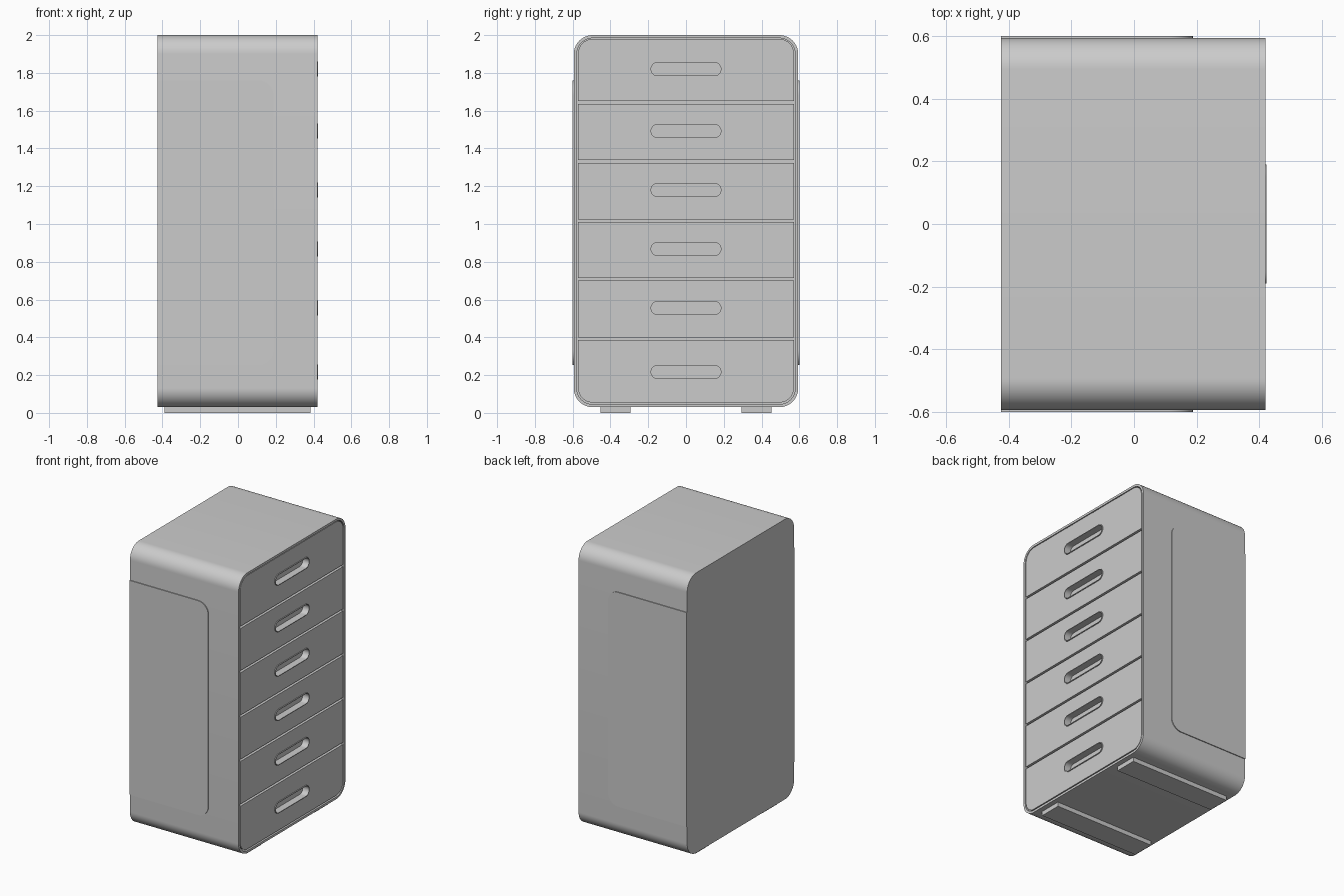
import bpy, bmesh
from math import cos, sin, pi, radians

if "Cube" in bpy.data.objects:
    bpy.data.objects.remove(bpy.data.objects["Cube"])


def outline(u0, u1, v0, v1, radii, n=10):
    """Rounded rectangle; radii are for corners (u0,v0), (u1,v0), (u1,v1), (u0,v1)."""
    pts = []
    corners = [(u0, v0, 1, 1), (u1, v0, -1, 1), (u1, v1, -1, -1), (u0, v1, 1, -1)]
    for i, ((u, v, su, sv), r) in enumerate(zip(corners, radii)):
        if r == 0:
            pts.append((u, v))
            continue
        for k in range(n + 1):
            a = pi + i * pi / 2 + k * pi / 2 / n
            pts.append((u + su * r + r * cos(a), v + sv * r + r * sin(a)))
    # drop coincident neighbours
    return [p for i, p in enumerate(pts)
            if abs(p[0] - pts[i - 1][0]) + abs(p[1] - pts[i - 1][1]) > 1e-6]


def finish(bm, name):
    bmesh.ops.recalc_face_normals(bm, faces=bm.faces[:])
    mesh = bpy.data.meshes.new(name)
    bm.to_mesh(mesh)
    bm.free()
    ob = bpy.data.objects.new(name, mesh)
    bpy.context.collection.objects.link(ob)
    bpy.ops.object.select_all(action='DESELECT')
    ob.select_set(True)
    bpy.context.view_layer.objects.active = ob
    bpy.ops.object.shade_smooth_by_angle(angle=radians(30))
    return ob


def along_x(u, v, w):
    return (w, u, v)


def along_y(u, v, w):
    return (u, w, v)


def plate(name, loops, w0, w1, place=along_x):
    """Extrude an outline (any further loops are holes) from w0 to w1."""
    bm = bmesh.new()
    edges = []
    for loop in loops:
        vs = [bm.verts.new(place(u, v, w0)) for u, v in loop]
        edges += [bm.edges.new((vs[i - 1], vs[i])) for i in range(len(vs))]
    if len(loops) == 1:
        bm.faces.new(vs)
    else:
        bmesh.ops.triangle_fill(bm, edges=edges, use_beauty=True)
    res = bmesh.ops.extrude_face_region(bm, geom=bm.faces[:], use_keep_orig=True)
    moved = [g for g in res['geom'] if isinstance(g, bmesh.types.BMVert)]
    bmesh.ops.translate(bm, verts=moved, vec=place(0, 0, w1 - w0))
    return finish(bm, name)


BACK, FRONT = -0.425, 0.42

# Cabinet body: rounded shell with a pocket for the drawers
bm = bmesh.new()
prof = outline(-0.594, 0.594, 0.03, 2.0, [0.1] * 4, 14)
rings = [[bm.verts.new((x, y, z)) for y, z in prof] for x in (BACK, FRONT)]
for i in range(len(prof)):
    bm.faces.new((rings[0][i - 1], rings[0][i], rings[1][i], rings[1][i - 1]))
bm.faces.new(rings[0][::-1])
front = bm.faces.new(rings[1])
bm.normal_update()
bmesh.ops.inset_region(bm, faces=[front], thickness=0.016, use_even_offset=True)
pocket = bmesh.ops.extrude_discrete_faces(bm, faces=[front])['faces'][0]
bmesh.ops.translate(bm, verts=pocket.verts[:], vec=(-0.06, 0, 0))
finish(bm, "cabinet_body")

# Drawers: front panel, lipped pull slot and slot back
gaps = [0.3925, 0.7075, 1.0175, 1.331, 1.6425]
lows = [0.055] + [g + 0.0075 for g in gaps]
tops = [g - 0.0075 for g in gaps] + [1.979]
pulls = [0.217, 0.555, 0.868, 1.18, 1.492, 1.82]
for i, (z0, z1, zc) in enumerate(zip(lows, tops, pulls)):
    rb = 0.076 if i == 0 else 0
    rt = 0.076 if i == 5 else 0
    face = outline(-0.571, 0.571, z0, z1, (rb, rb, rt, rt))
    rim = outline(-0.19, 0.19, zc - 0.04, zc + 0.04, [0.0399] * 4)
    slot = outline(-0.185, 0.185, zc - 0.035, zc + 0.035, [0.0349] * 4)
    plate(f"drawer_front_{i + 1}", [face, rim], 0.365, FRONT - 0.002)
    plate(f"drawer_pull_{i + 1}", [rim, slot], 0.365, 0.424)
    plate(f"drawer_slot_back_{i + 1}", [rim], 0.362, 0.375)

# Raised side panels and foot rails, mirrored left and right
for side, s in (("left", -1), ("right", 1)):
    panel = outline(BACK, 0.188, 0.253, 1.76, (0, 0.08, 0.08, 0))
    plate(f"side_panel_{side}", [panel], s * 0.585, s * 0.6, along_y)
    y0, y1 = sorted((s * 0.295, s * 0.452))
    plate(f"foot_rail_{side}", [outline(y0, y1, 0, 0.035, [0] * 4)], -0.39, 0.385)
